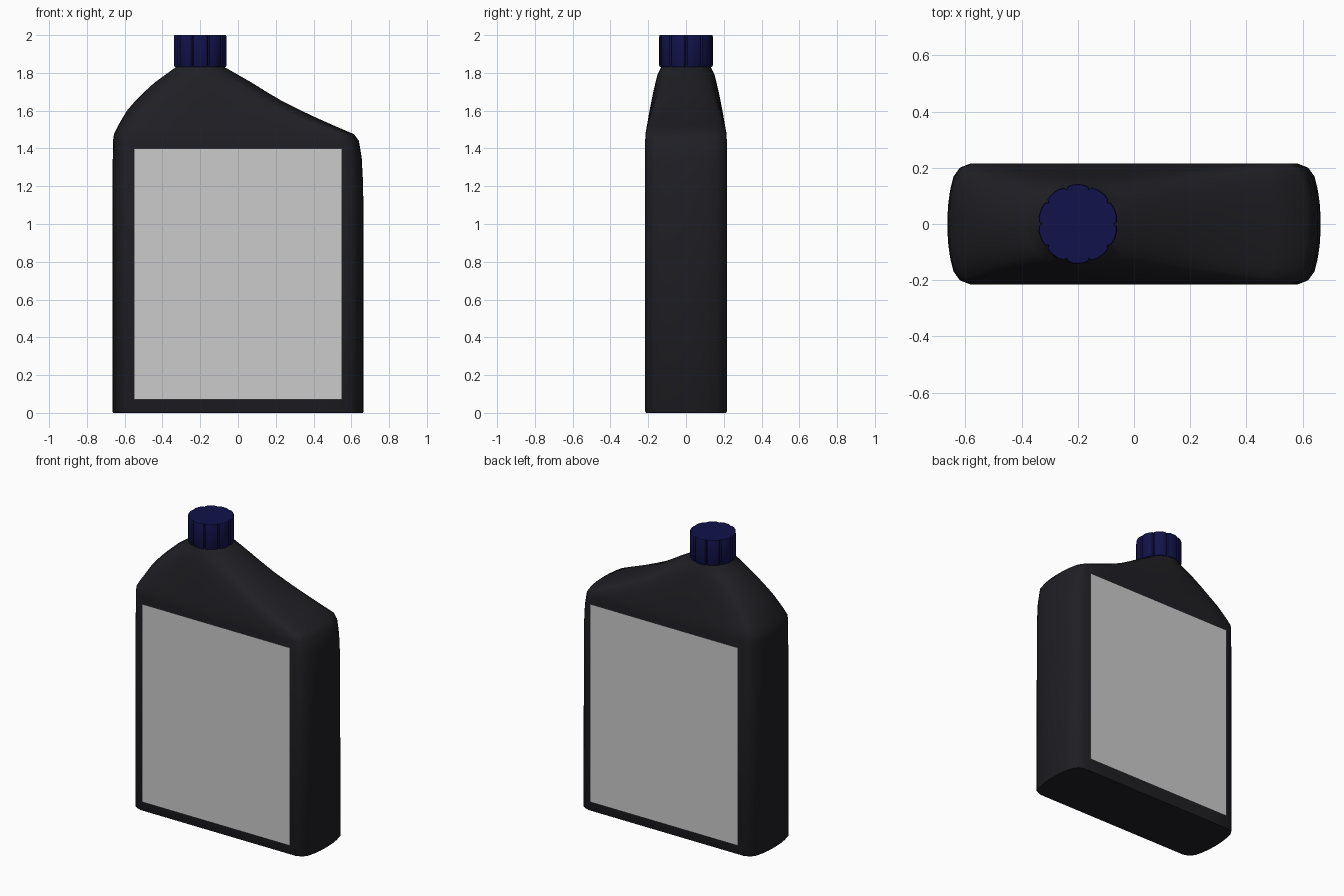
import bpy, bmesh
from math import sin, cos, pi

if "Cube" in bpy.data.objects:
    bpy.data.objects.remove(bpy.data.objects["Cube"])


def material(name, rgb):
    m = bpy.data.materials.new(name)
    m.diffuse_color = (*rgb, 1)
    m.use_nodes = True
    m.node_tree.nodes["Principled BSDF"].inputs["Base Color"].default_value = m.diffuse_color
    return m


def loft(name, rings, mat, angle):
    # skin a stack of equal-length rings and close both ends
    bm = bmesh.new()
    loops = [[bm.verts.new(p) for p in ring] for ring in rings]
    n = len(loops[0])
    for a, b in zip(loops, loops[1:]):
        for i in range(n):
            j = (i + 1) % n
            bm.faces.new((a[i], a[j], b[j], b[i]))
    bm.faces.new(loops[0][::-1])
    bm.faces.new(loops[-1])
    bmesh.ops.recalc_face_normals(bm, faces=bm.faces)
    me = bpy.data.meshes.new(name)
    bm.to_mesh(me)
    bm.free()
    ob = bpy.data.objects.new(name, me)
    bpy.context.collection.objects.link(ob)
    me.materials.append(mat)
    bpy.ops.object.select_all(action='DESELECT')
    ob.select_set(True)
    bpy.context.view_layer.objects.active = ob
    bpy.ops.object.shade_smooth_by_angle(angle=angle)
    return ob


# One quarter of the rounded-rectangle section (fractions of half width/depth)
QUARTER = [(1, 0), (.996, .3), (.985, .55), (.967, .78), (.932, .93),
           (.872, 1), (.65, 1), (.43, 1), (.21, 1), (0, 1)]


def section(z, left, right, h, t):
    # t blends the section from rounded rectangle to circle
    q = []
    for i, (u, v) in enumerate(QUARTER):
        a = i / 9 * pi / 2
        q.append((u + (cos(a) - u) * t, v + (sin(a) - v) * t))
    half = q + [(-u, v) for u, v in q[-2::-1]]
    full = half + [(u, -v) for u, v in half[-2:0:-1]]
    c, w = (left + right) / 2, (right - left) / 2
    return [(c + u * w, v * h, z) for u, v in full]


# Body: z, left, right, half depth, roundness
BODY = [(0, -.66, .66, .212, 0), (.008, -.665, .665, .216, 0),
        (1.2, -.665, .663, .216, 0), (1.35, -.663, .655, .216, 0),
        (1.44, -.662, .64, .216, 0), (1.475, -.657, .615, .215, 0),
        (1.52, -.635, .51, .207, .08), (1.56, -.612, .42, .2, .17),
        (1.6, -.588, .335, .193, .27), (1.65, -.545, .235, .183, .4),
        (1.7, -.495, .15, .173, .53), (1.75, -.44, .07, .161, .68),
        (1.79, -.385, 0, .151, .82), (1.83, -.33, -.07, .132, 1),
        (1.85, -.325, -.075, .125, 1)]
loft("bottle_body", [section(*r) for r in BODY],
     material("black_plastic", (.014, .014, .018)), 0.7)

# Cap: ten shallow lobes separated by narrow grooves
LOBE = [(-18, .130), (-15, .139), (-7, .142), (0, .142), (7, .142), (15, .139)]


def cap_ring(z, scale):
    ring = []
    for k in range(10):
        for d, r in LOBE:
            a = (k * 36 + d - 90) * pi / 180
            ring.append((-.2 + r * scale * cos(a), r * scale * sin(a), z))
    return ring


loft("cap", [cap_ring(1.832, .97), cap_ring(1.84, 1), cap_ring(1.992, 1), cap_ring(2, .98)],
     material("blue_plastic", (.006, .006, .07)), 0.5)

# Labels: thin flat sheets just off the front and back
for name, y, s in (("front_label", -.235, 1), ("back_label", .235, -1)):
    me = bpy.data.meshes.new(name)
    x = .55 * s
    me.from_pydata([(-x, y, .07), (x, y, .07), (x, y, 1.4), (-x, y, 1.4)],
                   [], [(0, 1, 2, 3)])
    bpy.context.collection.objects.link(bpy.data.objects.new(name, me))
